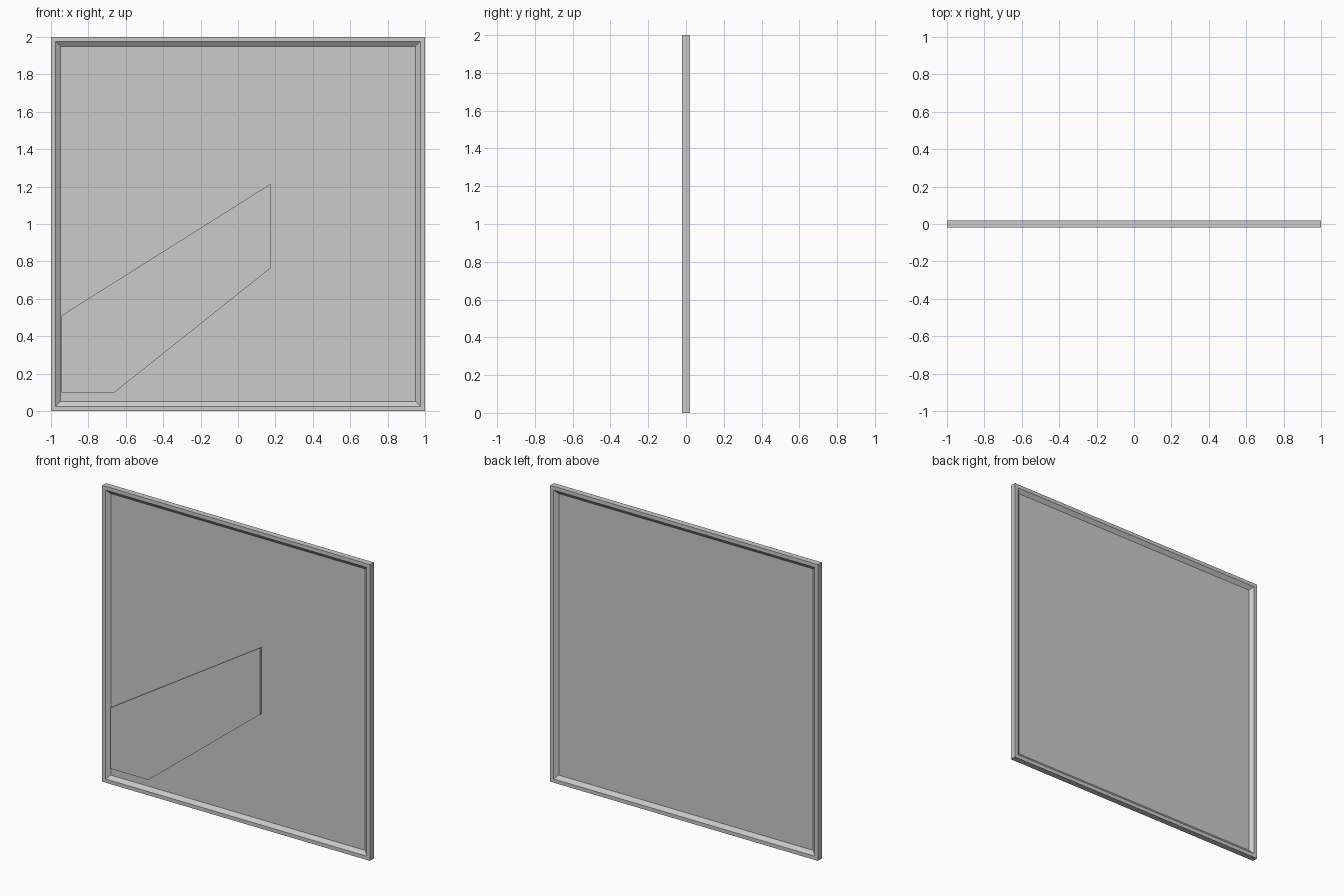
import bpy, bmesh

if "Cube" in bpy.data.objects:
    bpy.data.objects.remove(bpy.data.objects["Cube"])


def make_object(name, bm):
    bmesh.ops.recalc_face_normals(bm, faces=bm.faces)
    mesh = bpy.data.meshes.new(name)
    bm.to_mesh(mesh)
    bm.free()
    obj = bpy.data.objects.new(name, mesh)
    bpy.context.collection.objects.link(obj)
    return obj


def square_loop(bm, half, y):
    corners = [(-1, -1), (1, -1), (1, 1), (-1, 1)]
    return [bm.verts.new((sx * half, y, 1 + sz * half)) for sx, sz in corners]


# Mitred frame: (half size, depth) profile swept around the square
profile = [(1, -0.02), (0.975, -0.02), (0.95, 0), (0.975, 0.02), (1, 0.02)]
bm = bmesh.new()
loops = [square_loop(bm, h, y) for h, y in profile]
for a, b in zip(loops, loops[1:] + loops[:1]):
    for i in range(4):
        j = (i + 1) % 4
        bm.faces.new((a[i], a[j], b[j], b[i]))
make_object("window_frame", bm)

# Glass pane in the middle of the frame
bm = bmesh.new()
bm.faces.new(square_loop(bm, 0.95, 0))
make_object("glass_pane", bm)

# Slanted reflection panel on the front of the glass
outline = [(-0.945, 0.51), (-0.945, 0.1), (-0.66, 0.1), (0.175, 0.765), (0.175, 1.215)]
bm = bmesh.new()
face = bm.faces.new([bm.verts.new((x, -0.001, z)) for x, z in outline])
ext = bmesh.ops.extrude_face_region(bm, geom=[face])
moved = [v for v in ext["geom"] if isinstance(v, bmesh.types.BMVert)]
bmesh.ops.translate(bm, verts=moved, vec=(0, -0.012, 0))
make_object("reflection_panel", bm)
